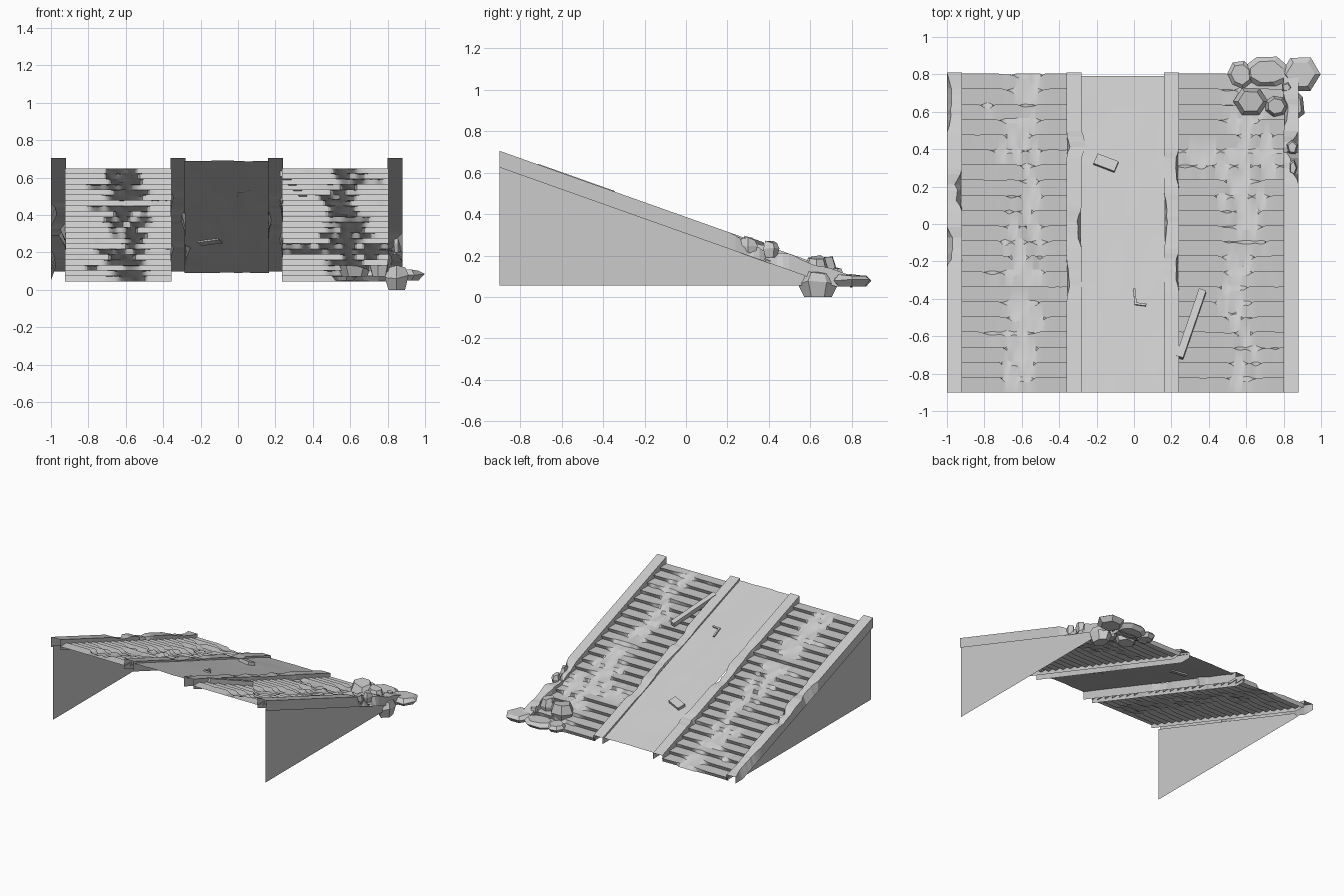
import bpy, bmesh, math, random
from mathutils import Vector, Matrix, noise

random.seed(4)
old = bpy.data.objects.get("Cube")
if old:
    bpy.data.objects.remove(old)

stone = bpy.data.materials.new("grey stone")
stone.use_nodes = True
GREY = (0.6, 0.6, 0.6, 1)
stone.diffuse_color = GREY
stone.node_tree.nodes["Principled BSDF"].inputs["Base Color"].default_value = GREY

FRONT, BACK = -0.9, 0.805
STEPS = 21
RUN, RISE = (BACK - FRONT) / STEPS, 0.605 / STEPS
SLOPE = RISE / RUN


def finish(name, bm, smooth=False):
    mesh = bpy.data.meshes.new(name)
    bm.to_mesh(mesh)
    bm.free()
    mesh.materials.append(stone)
    ob = bpy.data.objects.new(name, mesh)
    bpy.context.collection.objects.link(ob)
    if smooth:
        bpy.ops.object.select_all(action='DESELECT')
        ob.select_set(True)
        bpy.context.view_layer.objects.active = ob
        bpy.ops.object.shade_smooth_by_angle(angle=math.radians(25))
    return ob


def sheet(name, rows, smooth=False):
    """Skin a list of equally long point rows."""
    bm = bmesh.new()
    grid = [[bm.verts.new(p) for p in row] for row in rows]
    for a, b in zip(grid, grid[1:]):
        for i in range(len(a) - 1):
            bm.faces.new((a[i], a[i + 1], b[i + 1], b[i]))
    return finish(name, bm, smooth)


def plane_z(y, top):
    return top - SLOPE * (y - FRONT)


def smoothstep(a, b, v):
    t = min(1, max(0, (v - a) / (b - a)))
    return t * t * (3 - 2 * t)


# Worn flights of steps with undercut noses
def flight(name, x0, x1, worn_x, sloped, seed):
    cols = 44
    xs = [x0 + (x1 - x0) * i / cols for i in range(cols + 1)]

    def wear(x, k):
        if k in sloped:
            return 0.8
        n = noise.noise(Vector((x * 7, k * 0.9, seed)))
        near = math.exp(-((x - worn_x) / 0.13) ** 2)
        edge = smoothstep(0, 0.04, x - x0) * smoothstep(0, 0.04, x1 - x)
        return smoothstep(0.25, 0.75, near * 0.75 + n * 0.7) * edge

    rows = [[(x, FRONT, 0.65) for x in xs]]
    for k in range(STEPS):
        y, z = FRONT + (k + 1) * RUN, 0.65 - k * RISE
        nose, foot = [], []
        for x in xs:
            w = wear(x, k)
            n = noise.noise(Vector((x * 16, k * 2.3, seed + 9)))
            nose.append((x, y - w * (0.03 + 0.045 * n), z - w * (0.008 + 0.02 * n)))
            foot.append((x, min(BACK, y - 0.013 + w * (0.02 + 0.03 * n)), z - RISE))
        rows += [nose, foot]
    return sheet(name, rows, True)


flight("right_steps", -0.925, -0.355, -0.6, (), 2.0)
flight("left_steps", 0.235, 0.805, 0.58, (14, 15), 7.0)

# Central ramp, slightly uneven
ramp_rows = []
for j in range(25):
    y = FRONT + (0.79 - FRONT) * j / 24
    ramp_rows.append([(-0.285 + 0.45 * i / 8, y, plane_z(y, 0.69)
                       + 0.006 * noise.noise(Vector((i * 0.6, y * 4, 1)))) for i in range(9)])
sheet("ramp", ramp_rows, True)


# Sloping kerbs: open channels with chipped edges
def kerb(name, x0, x1, chips, depth=0.08):
    rows = []
    for j in range(61):
        y = FRONT + (0.81 - FRONT) * j / 60
        z = plane_z(y, 0.705)
        a, b, drop = x0, x1, 0
        for side, cy, half, cut in chips:
            f = max(0, 1 - abs(y - cy) / half)
            if f > 0:
                f = min(1, f * 2) * (0.75 + 0.5 * noise.noise(Vector((y * 30, x0, 3))))
                if side < 0:
                    a += f * cut
                else:
                    b -= f * cut
                drop = max(drop, f * abs(cut) * 0.5)
        low = max(0.05, z - depth)
        z = max(z, low + 0.02)
        rows.append([(x0, y, low), (a, y, z - drop), (b, y, z - drop), (x1, y, low)])
    sheet(name, rows)


kerb("right_outer_kerb", -1.0, -0.92,
     [(-1, 0.65, 0.16, 0.03), (1, 0.18, 0.1, 0.04), (-1, -0.12, 0.1, 0.04)])
kerb("right_inner_kerb", -0.36, -0.28,
     [(-1, 0.42, 0.05, 0.02), (1, 0.42, 0.06, -0.03), (1, -0.02, 0.1, 0.03), (-1, -0.3, 0.1, 0.015)])
kerb("left_inner_kerb", 0.16, 0.24,
     [(1, 0.3, 0.1, 0.02), (-1, 0.02, 0.15, 0.02), (1, -0.25, 0.1, 0.02)])
kerb("left_outer_kerb", 0.80, 0.88, [(1, 0.36, 0.13, 0.06), (-1, 0.6, 0.08, 0.03)])

# Triangular side walls
for name, x in (("right_wall", -0.985), ("left_wall", 0.868)):
    bm = bmesh.new()
    pts = [(x, FRONT, 0.055), (x, 0.66, 0.055), (x, 0.62, 0.1), (x, FRONT, 0.64)]
    if x < 0:
        pts.reverse()
    bm.faces.new([bm.verts.new(p) for p in pts])
    finish(name, bm)


# Fallen stones: uneven prisms with bevelled tops
def rock(name, x, y, low, high, rx, ry, sides=6, jitter=0.12, turn=0.0):
    bm = bmesh.new()
    radii = [1 - random.random() * jitter for _ in range(sides)]
    rings = []
    for z, s in ((low, 0.7), (low + (high - low) * 0.55, 1.0), (high, 0.72)):
        ring = []
        for i, r in enumerate(radii):
            t = turn + math.tau * i / sides
            dz = (random.random() - 0.5) * (high - low) * 0.2 if z > low else 0
            ring.append(bm.verts.new((x + rx * r * s * math.cos(t),
                                      y + ry * r * s * math.sin(t), z + dz)))
        rings.append(ring)
    for a, b in zip(rings, rings[1:]):
        for i in range(sides):
            n = (i + 1) % sides
            bm.faces.new((a[i], a[n], b[n], b[i]))
    bm.faces.new(rings[0][::-1])
    bm.faces.new(rings[-1])
    finish(name, bm)


rock("corner_stone", 0.89, 0.80, 0.05, 0.105, 0.11, 0.105, 6, 0.08)
rock("flat_slab", 0.71, 0.81, 0.05, 0.10, 0.15, 0.095, 8, 0.2, 0.4)
rock("edge_slab", 0.57, 0.80, 0.05, 0.10, 0.075, 0.08, 7, 0.15, 0.4)
rock("hexagon_stone", 0.625, 0.655, 0.07, 0.185, 0.095, 0.085, 6, 0.05)
rock("round_stone", 0.76, 0.63, 0.07, 0.195, 0.065, 0.06, 7, 0.05)
rock("lower_stone", 0.85, 0.64, 0.0, 0.12, 0.075, 0.1, 6, 0.2, 0.5)
rock("small_stone", 0.815, 0.73, 0.08, 0.14, 0.03, 0.03, 5)
rock("kerb_stone", 0.845, 0.41, 0.19, 0.265, 0.035, 0.05, 5, 0.2, 0.3)
rock("kerb_chip", 0.85, 0.30, 0.2, 0.28, 0.025, 0.055, 5, 0.2)


# Loose blocks lying on the slope
def block(name, x, y, top, size, turn):
    bm = bmesh.new()
    bmesh.ops.create_cube(bm, size=1)
    tilt = Matrix.Rotation(-math.atan(SLOPE), 4, 'X')
    place = Matrix.Translation((x, y, plane_z(y, top))) @ tilt
    bm.transform(place @ Matrix.Rotation(math.radians(turn), 4, 'Z')
                 @ Matrix.Diagonal((*size, 1)))
    finish(name, bm)


block("fallen_beam", 0.305, -0.535, 0.69, (0.04, 0.40, 0.035), -18)
block("loose_block", -0.15, 0.325, 0.70, (0.12, 0.06, 0.03), -22)
block("long_chip", 0.005, -0.39, 0.695, (0.012, 0.09, 0.012), 5)
block("short_chip", 0.035, -0.43, 0.695, (0.06, 0.012, 0.012), -8)
